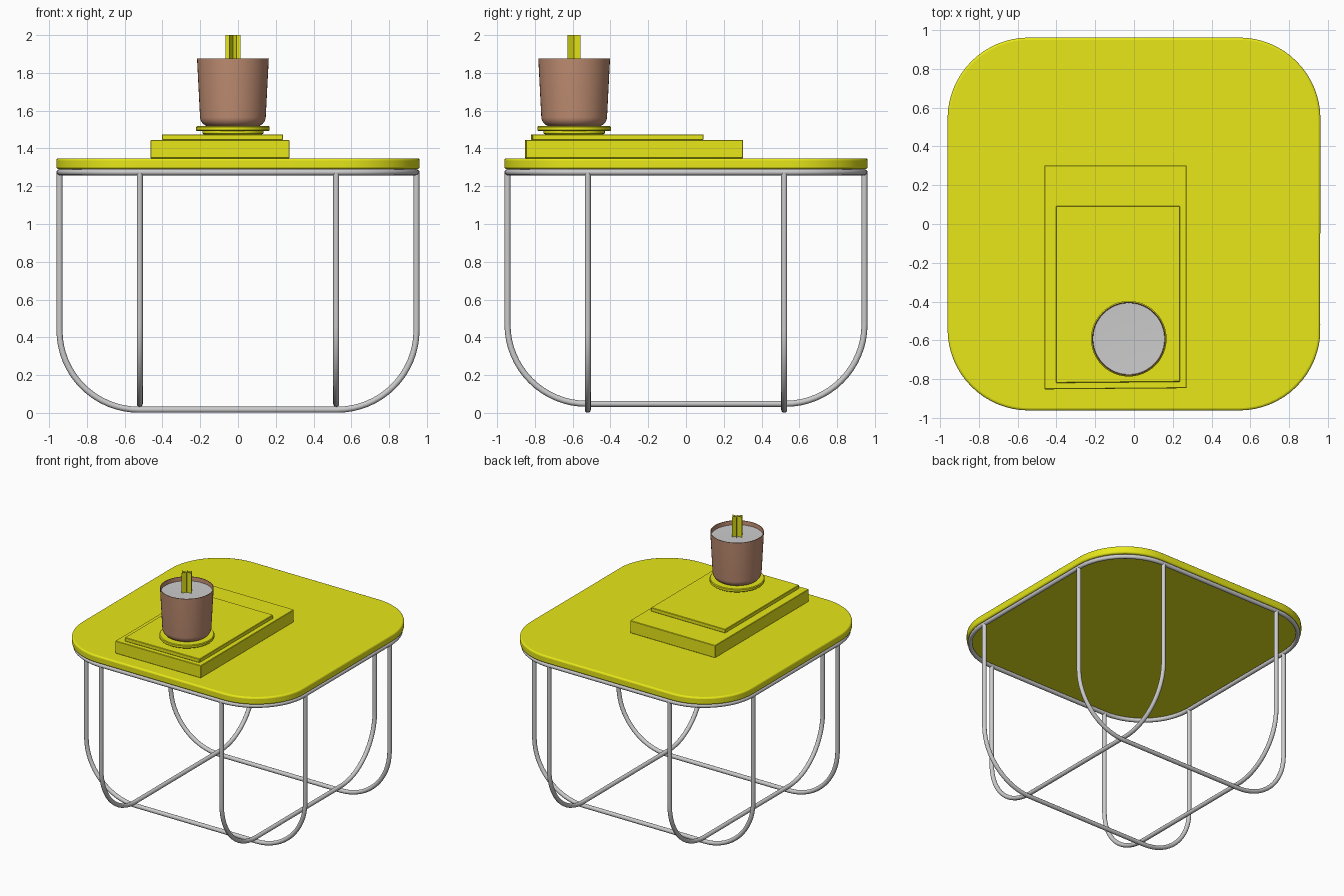
import bpy, bmesh
from math import pi, cos, sin, radians

if "Cube" in bpy.data.objects:
    bpy.data.objects.remove(bpy.data.objects["Cube"])


def material(name, rgb):
    m = bpy.data.materials.new(name)
    m.diffuse_color = (*rgb, 1)
    m.use_nodes = True
    m.node_tree.nodes["Principled BSDF"].inputs["Base Color"].default_value = m.diffuse_color
    return m


YELLOW = material("yellow", (0.8, 0.8, 0.01))
CLAY = material("clay", (0.53, 0.27, 0.17))


def finish(name, bm, mat=None, bevel=0, segments=3, smooth=True):
    bmesh.ops.recalc_face_normals(bm, faces=bm.faces)
    me = bpy.data.meshes.new(name)
    bm.to_mesh(me)
    bm.free()
    ob = bpy.data.objects.new(name, me)
    bpy.context.collection.objects.link(ob)
    if mat:
        me.materials.append(mat)
    if bevel:
        b = ob.modifiers.new("bevel", "BEVEL")
        b.width, b.segments, b.limit_method = bevel, segments, "ANGLE"
        b.angle_limit = radians(40)
    if smooth:
        bpy.ops.object.select_all(action="DESELECT")
        ob.select_set(True)
        bpy.context.view_layer.objects.active = ob
        bpy.ops.object.shade_smooth_by_angle(angle=radians(35))
    return ob


def arc(cx, cy, r, start, end, n=16):
    return [(cx + r * cos(radians(start + (end - start) * i / n)),
             cy + r * sin(radians(start + (end - start) * i / n))) for i in range(n + 1)]


def rounded_square(half, r):
    c = half - r
    return (arc(c, c, r, 0, 90) + arc(-c, c, r, 90, 180)
            + arc(-c, -c, r, 180, 270) + arc(c, -c, r, 270, 360))


def prism(name, outline, z0, z1, **kw):
    bm = bmesh.new()
    face = bm.faces.new([bm.verts.new((x, y, z0)) for x, y in outline])
    up = bmesh.ops.extrude_face_region(bm, geom=[face], use_keep_orig=True)
    for v in up["geom"]:
        if isinstance(v, bmesh.types.BMVert):
            v.co.z = z1
    return finish(name, bm, **kw)


def tube(name, points, radius=0.016, cyclic=False):
    cu = bpy.data.curves.new(name, "CURVE")
    cu.dimensions = "3D"
    cu.bevel_depth, cu.bevel_resolution, cu.use_fill_caps = radius, 4, True
    sp = cu.splines.new("POLY")
    sp.points.add(len(points) - 1)
    for p, co in zip(sp.points, points):
        p.co = (*co, 1)
    sp.use_cyclic_u = cyclic
    sp.use_smooth = True
    ob = bpy.data.objects.new(name, cu)
    bpy.context.collection.objects.link(ob)
    bpy.ops.object.select_all(action="DESELECT")
    ob.select_set(True)
    bpy.context.view_layer.objects.active = ob
    bpy.ops.object.convert(target="MESH")


def lathe(name, profile, centre, mat=None, steps=48):
    bm = bmesh.new()
    vs = [bm.verts.new((r, 0, z)) for r, z in profile]
    es = [bm.edges.new(p) for p in zip(vs, vs[1:])]
    bmesh.ops.spin(bm, geom=vs + es, cent=(0, 0, 0), axis=(0, 0, 1),
                   angle=2 * pi, steps=steps, use_duplicate=False)
    bmesh.ops.remove_doubles(bm, verts=bm.verts, dist=1e-5)
    ob = finish(name, bm, mat)
    ob.location = (*centre, 0)
    return ob


# Table top
prism("table_top", rounded_square(0.962, 0.42)[:-1], 1.29, 1.348,
      mat=YELLOW, bevel=0.012)

# Wire frame: rim under the top and four U-shaped leg loops
E, R, RIM_Z, SPREAD = 0.945, 0.42, 1.274, 0.52
tube("rim_tube", [(x, y, RIM_Z) for x, y in rounded_square(E, R)[:-1]], cyclic=True)


def u_path(bottom):
    c = E - R
    return ([(-E, RIM_Z)] + arc(-c, bottom + R, R, 180, 270)
            + arc(c, bottom + R, R, 270, 360) + [(E, RIM_Z)])


for side, tag_y, tag_x in ((-1, "front", "left"), (1, "back", "right")):
    tube(tag_y + "_leg_loop", [(a, side * SPREAD, z) for a, z in u_path(0.017)])
    tube(tag_x + "_leg_loop", [(side * SPREAD, a, z) for a, z in u_path(0.048)])


# Books
def book(name, x0, x1, y0, y1, z0, z1):
    outline = [(x0, y0), (x1, y0 + 0.006), (x1, y1), (x0, y1)]
    prism(name, outline, z0, z1, mat=YELLOW, bevel=0.003, segments=1, smooth=False)


book("lower_book", -0.463, 0.272, -0.853, 0.302, 1.348, 1.445)
book("upper_book", -0.403, 0.238, -0.82, 0.092, 1.445, 1.475)

# Candle: coaster, cup, wax and wick
C = (-0.027, -0.592)
lathe("coaster", [(0, 1.475), (0.155, 1.475), (0.162, 1.48), (0.162, 1.492),
                  (0.19, 1.492), (0.195, 1.497), (0.195, 1.513), (0.19, 1.518),
                  (0, 1.518)], C, YELLOW)
corner = arc(0.122, 1.568, 0.052, 270, 358, 8)
inner = arc(0.12, 1.57, 0.049, 358, 270, 8)
lathe("cup", [(0, 1.516)] + corner + [(0.19, 1.877), (0.186, 1.877)] + inner
      + [(0, 1.521)], C, CLAY)
lathe("wax", [(0, 1.842), (0.1, 1.842), (0.1855, 1.845)], C)

# Wick made of three crossed flat strips
bm = bmesh.new()
for k in range(3):
    dx, dy = 0.04 * cos(k * pi / 3), 0.04 * sin(k * pi / 3)
    bm.faces.new([bm.verts.new((C[0] + s * dx, C[1] + s * dy, z))
                  for s, z in ((-1, 1.84), (1, 1.84), (1, 2.0), (-1, 2.0))])
finish("wick", bm, YELLOW, smooth=False)
